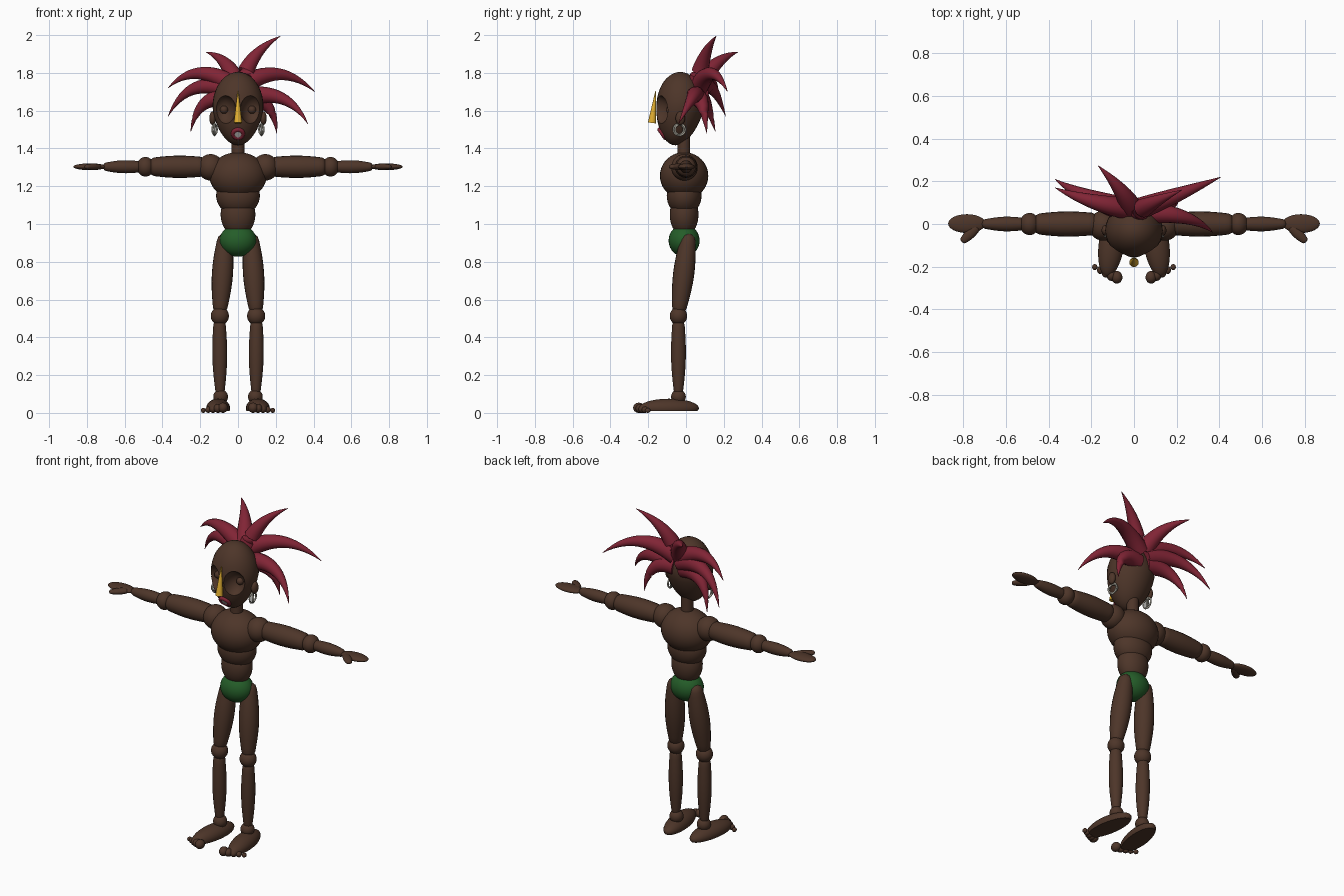
import bpy, bmesh, math
from mathutils import Vector, Matrix

cube = bpy.data.objects.get("Cube")
if cube:
    bpy.data.objects.remove(cube)
made = []


def material(name, r, g, b):
    m = bpy.data.materials.new(name)
    m.use_nodes = True
    m.diffuse_color = (r, g, b, 1)
    bsdf = m.node_tree.nodes["Principled BSDF"]
    bsdf.inputs["Base Color"].default_value = (r, g, b, 1)
    bsdf.inputs["Roughness"].default_value = 0.7
    return m


SKIN = material("dark brown", 0.075, 0.036, 0.022)
HAIR = material("crimson", 0.22, 0.018, 0.036)
GREEN = material("leaf green", 0.018, 0.11, 0.022)
GOLD = material("gold", 0.75, 0.42, 0.03)
SILVER = material("silver grey", 0.42, 0.4, 0.34)
WHITE = material("pale grey", 0.6, 0.58, 0.56)


def finish(name, bm, mat):
    bmesh.ops.recalc_face_normals(bm, faces=bm.faces)
    mesh = bpy.data.meshes.new(name)
    bm.to_mesh(mesh)
    bm.free()
    mesh.materials.append(mat)
    obj = bpy.data.objects.new(name, mesh)
    bpy.context.collection.objects.link(obj)
    made.append(obj)
    return obj


def ball(name, center, radii, mat=SKIN, turn=0.0, shape=None):
    """Ellipsoid, turned about z; shape reworks each unit-sphere point."""
    bm = bmesh.new()
    bmesh.ops.create_uvsphere(bm, u_segments=32, v_segments=20, radius=1)
    if shape:
        for v in bm.verts:
            v.co = shape(v.co)
    bm.transform(Matrix.Translation(center) @ Matrix.Rotation(turn, 4, "Z")
                 @ Matrix.Diagonal((*radii, 1)))
    return finish(name, bm, mat)


def tube(name, points, radii, mat=SKIN, sides=20, flat=1.0):
    """Skin rings of the given radii along a list of points."""
    bm = bmesh.new()
    points = [Vector(p) for p in points]
    rings = []
    for i, p in enumerate(points):
        axis = (points[min(i + 1, len(points) - 1)] - points[max(i - 1, 0)]).normalized()
        ref = Vector((0, 0, 1)) if abs(axis.z) < 0.9 else Vector((0, 1, 0))
        u = axis.cross(ref).normalized()
        w = axis.cross(u)
        rings.append([bm.verts.new(p + radii[i] * (u * math.cos(a) + flat * w * math.sin(a)))
                      for a in (2 * math.pi * k / sides for k in range(sides))])
    for a, b in zip(rings, rings[1:]):
        for k in range(sides):
            n = (k + 1) % sides
            bm.faces.new((a[k], a[n], b[n], b[k]))
    bm.faces.new(rings[0])
    bm.faces.new(rings[-1])
    return finish(name, bm, mat)


def limb(name, a, b, r0, rmid, r1, flat=1.0):
    """Swollen limb with rounded ends."""
    a, b = Vector(a), Vector(b)
    n = 16
    pts, rad = [], []
    for i in range(n + 1):
        t = 0.5 - 0.5 * math.cos(math.pi * i / n)
        base = r0 + (r1 - r0) * t
        swell = (rmid - (r0 + r1) / 2) * math.sin(math.pi * t)
        cap = min(1, math.sqrt(max(0.002, 1 - max(0, abs(2 * t - 1) - 0.85) ** 2 / 0.0225)))
        pts.append(a.lerp(b, t))
        rad.append((base + swell) * cap)
    return tube(name, pts, rad, flat=flat)


def ring(name, center, major, minor, rot, mat):
    """Torus whose axis is z before rotation."""
    n = 28
    bm = bmesh.new()
    grid = []
    for i in range(n):
        turn = Matrix.Rotation(2 * math.pi * i / n, 4, "Z")
        grid.append([bm.verts.new(turn @ Vector((major + minor * math.cos(a), 0, minor * math.sin(a))))
                     for a in (2 * math.pi * k / 10 for k in range(10))])
    for i in range(n):
        p, q = grid[i], grid[(i + 1) % n]
        for k in range(10):
            bm.faces.new((p[k], q[k], q[(k + 1) % 10], p[(k + 1) % 10]))
    bm.transform(Matrix.Translation(center) @ rot)
    return finish(name, bm, mat)


# Head: egg with a narrow chin pushed forward, eye sockets carved out
def egg(co):
    low = min(0, co.z)
    k = 1 + 0.14 * low
    return Vector((co.x * k, co.y * k + 0.2 * low, co.z * (1.1 if low else 1)))


head = ball("head", (0, -0.03, 1.62), (0.135, 0.127, 0.185), shape=egg)
cutters = [ball("socket_cutter", (s * 0.076, -0.165, 1.605), (0.064, 0.085, 0.082)) for s in (-1, 1)]
for c in cutters:
    c.hide_render = True
    mod = head.modifiers.new("socket", "BOOLEAN")
    mod.operation, mod.solver, mod.object = "DIFFERENCE", "EXACT", c
bpy.context.view_layer.update()
carved = bpy.data.meshes.new_from_object(head.evaluated_get(bpy.context.evaluated_depsgraph_get()))
head.modifiers.clear()
head.data = carved
for c in cutters:
    made.remove(c)
    bpy.data.objects.remove(c)

# Face ornaments
tube("nose_cone", [(0, -0.16, 1.705), (0, -0.18, 1.535)], [0.002, 0.022], GOLD, 16)
tilt = Matrix.Rotation(math.radians(125), 4, "X")
mouth = Vector((0, -0.125, 1.478))
out = tilt @ Vector((0, 0, 1))
ring("lips", mouth, 0.026, 0.012, tilt, HAIR)
tube("lip_plug", [mouth - out * 0.02, mouth + out * 0.009], [0.018, 0.018], WHITE)

# Torso
tube("neck", [(0, -0.012, 1.34), (0, -0.012, 1.47)], [0.034, 0.034])
ball("chest", (0, -0.01, 1.255), (0.152, 0.128, 0.125))
ball("belly", (0, -0.01, 1.15), (0.116, 0.092, 0.105))
ball("waist", (0, -0.01, 1.05), (0.092, 0.076, 0.115))
ball("briefs", (0, -0.01, 0.912), (0.098, 0.082, 0.085), GREEN)


def sole(co):
    return Vector((co.x, co.y, max(co.z, -0.3)))


# Paired parts
for s, side in ((1, "left"), (-1, "right")):
    ball(side + "_eye", (s * 0.074, -0.085, 1.605), (0.021, 0.021, 0.021))
    ball(side + "_ear", (s * 0.134, -0.03, 1.56), (0.018, 0.025, 0.036))
    for i, (size, yaw) in enumerate(((0.031, 0), (0.026, 28))):
        rot = Matrix.Rotation(math.radians(yaw * s), 4, "Z") @ Matrix.Rotation(math.pi / 2, 4, "Y")
        ring(f"{side}_earring_{i + 1}", (s * 0.124, -0.035, 1.5), size, 0.005, rot, SILVER)

    # Arm
    z = 1.303
    ball(side + "_shoulder", (s * 0.145, -0.008, 1.3), (0.068, 0.07, 0.07))
    limb(side + "_upper_arm", (s * 0.17, 0, z), (s * 0.47, 0, z), 0.05, 0.059, 0.046)
    ball(side + "_elbow", (s * 0.49, 0, z), (0.046, 0.052, 0.052))
    limb(side + "_forearm", (s * 0.51, 0, z), (s * 0.715, 0, z), 0.028, 0.034, 0.019)
    ball(side + "_hand", (s * 0.784, 0.002, z), (0.088, 0.044, 0.018))
    limb(side + "_thumb", (s * 0.735, -0.012, z), (s * 0.808, -0.084, z), 0.02, 0.024, 0.014, 0.7)

    # Leg
    limb(side + "_thigh", (s * 0.068, 0.015, 0.95), (s * 0.097, -0.04, 0.52), 0.035, 0.056, 0.032)
    ball(side + "_knee", (s * 0.096, -0.04, 0.513), (0.048, 0.046, 0.048))
    limb(side + "_shin", (s * 0.098, -0.04, 0.5), (s * 0.095, -0.04, 0.08), 0.03, 0.039, 0.02)
    ball(side + "_ankle", (s * 0.092, -0.04, 0.085), (0.039, 0.039, 0.039))
    ball(side + "_foot", (s * 0.105, -0.09, 0.025), (0.06, 0.16, 0.05), turn=s * 0.14, shape=sole)
    for i in range(5):
        r = 0.027 - 0.0035 * i
        ball(f"{side}_toe_{i + 1}", (s * (0.08 + 0.026 * i), -0.25 + 0.009 * i ** 1.2, r),
             (r * 0.95, r * 1.1, r))

# Hair: curved tapering spikes as base, bend and tip
spikes = [
    ((0.02, 0.06, 1.74), (0.06, 0.09, 1.91), (0.225, 0.16, 1.995)),
    ((-0.01, 0.07, 1.74), (-0.05, 0.16, 1.88), (-0.17, 0.275, 1.91)),
    ((0.02, 0.07, 1.73), (0.22, 0.14, 1.87), (0.407, 0.22, 1.7)),
    ((0.03, 0.05, 1.67), (0.26, 0.06, 1.73), (0.37, -0.04, 1.53)),
    ((0.03, 0.06, 1.66), (0.19, 0.09, 1.68), (0.205, 0.11, 1.48)),
    ((-0.02, 0.07, 1.73), (-0.22, 0.1, 1.87), (-0.37, 0.17, 1.72)),
    ((-0.02, 0.07, 1.7), (-0.26, 0.13, 1.8), (-0.37, 0.21, 1.57)),
    ((-0.03, 0.06, 1.66), (-0.21, 0.1, 1.7), (-0.25, 0.155, 1.49)),
]
for i, (a, b, c) in enumerate(spikes):
    a, b, c = Vector(a), Vector(b), Vector(c)
    steps = [k / 14 for k in range(15)]
    tube(f"hair_spike_{i + 1}", [a.lerp(b, t).lerp(b.lerp(c, t), t) for t in steps],
         [0.05 * (1 - t ** 1.4) + 0.001 for t in steps], HAIR, 14)

# Smooth shading with crisp edges
bpy.ops.object.select_all(action="DESELECT")
for obj in made:
    obj.select_set(True)
bpy.context.view_layer.objects.active = head
bpy.ops.object.shade_smooth_by_angle(angle=math.radians(40))
